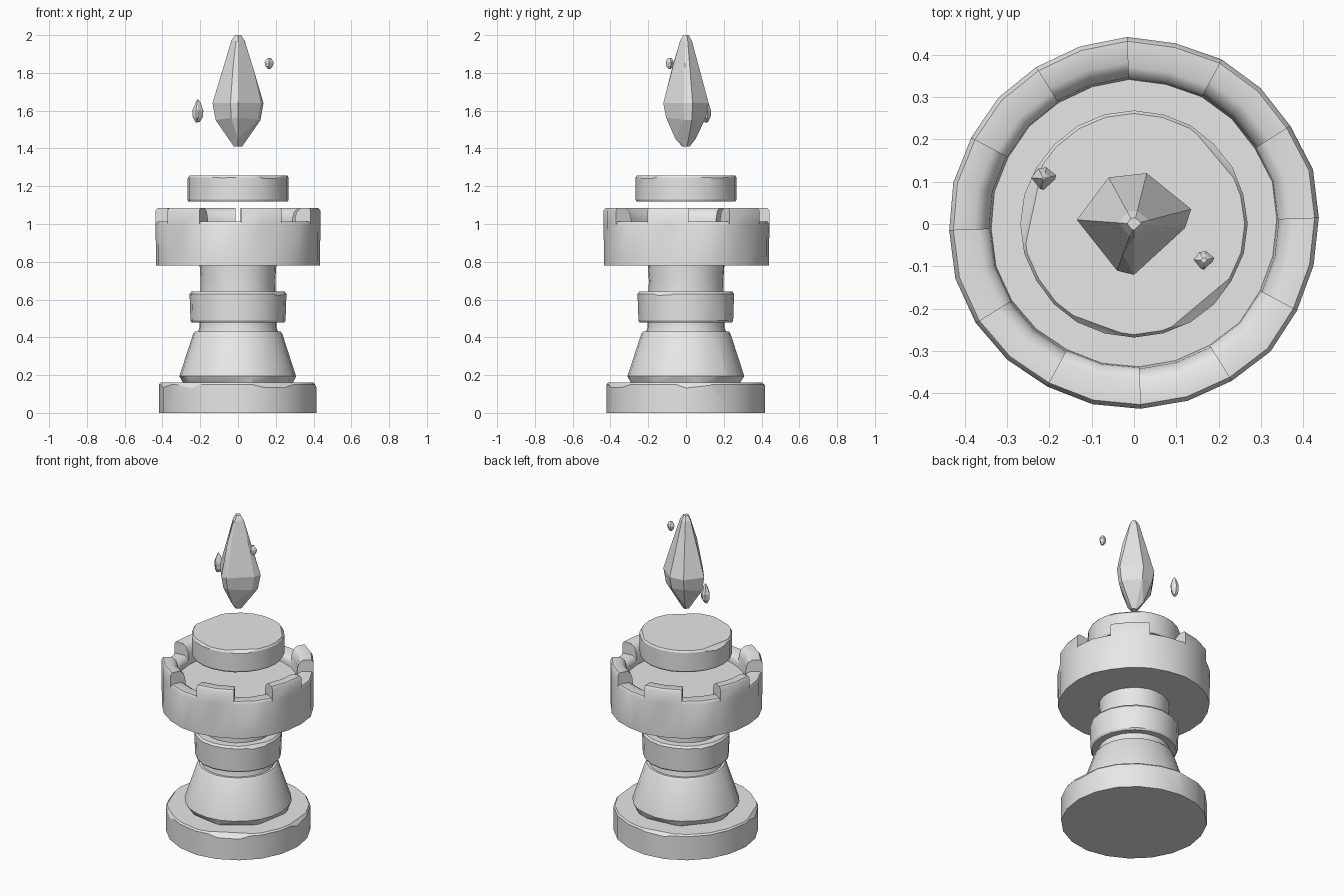
import bpy, bmesh, math, random
from mathutils import Vector

if "Cube" in bpy.data.objects:
    bpy.data.objects.remove(bpy.data.objects["Cube"])

random.seed(4)
stone = bpy.data.materials.new("grey_stone")
stone.diffuse_color = (0.8, 0.8, 0.8, 1)
stone.use_nodes = True
stone.node_tree.nodes["Principled BSDF"].inputs["Base Color"].default_value = stone.diffuse_color


def finish(name, bm, smooth=None):
    """Turn a bmesh into a named stone object."""
    bmesh.ops.remove_doubles(bm, verts=bm.verts, dist=0.0005)
    bmesh.ops.recalc_face_normals(bm, faces=bm.faces)
    mesh = bpy.data.meshes.new(name)
    bm.to_mesh(mesh)
    bm.free()
    mesh.materials.append(stone)
    ob = bpy.data.objects.new(name, mesh)
    bpy.context.collection.objects.link(ob)
    if smooth:
        bpy.ops.object.select_all(action='DESELECT')
        ob.select_set(True)
        bpy.context.view_layer.objects.active = ob
        bpy.ops.object.shade_smooth_by_angle(angle=math.radians(smooth))
    return ob


def polar(r, z, a):
    return Vector((r * math.cos(a), r * math.sin(a), z))


def chip(bm, angle, tilt, r, z):
    """Slice a corner off a convex solid with a tilted plane through (r, z)."""
    a, t = math.radians(angle), math.radians(tilt)
    n = Vector((math.cos(a) * math.cos(t), math.sin(a) * math.cos(t), math.sin(t)))
    res = bmesh.ops.bisect_plane(bm, geom=bm.verts[:] + bm.edges[:] + bm.faces[:],
                                 plane_co=polar(r, z, a), plane_no=n, clear_outer=True)
    cut = [e for e in res["geom_cut"] if isinstance(e, bmesh.types.BMEdge)]
    if cut:
        bmesh.ops.edgenet_fill(bm, edges=cut)


def turned(name, profile, sides, chips=(), wobble=0.0, smooth=30):
    """Closed turned part from (radius, z) pairs, with optional chipped corners."""
    bm = bmesh.new()
    wob = [1 + random.uniform(-wobble, wobble) for _ in range(sides)]
    rings = [[bm.verts.new(polar(r * wob[i], z, math.tau * i / sides))
              for i in range(sides)] for r, z in profile]
    for lo, hi in zip(rings, rings[1:]):
        for i in range(sides):
            k = (i + 1) % sides
            bm.faces.new((lo[i], lo[k], hi[k], hi[i]))
    bm.faces.new(rings[0][::-1])
    bm.faces.new(rings[-1])
    for c in chips:
        chip(bm, *c)
    return finish(name, bm, smooth)


# Base plinth with worn rim
turned("base", [(0.418, 0), (0.418, 0.15), (0.41, 0.16)], 20,
       [(-62, 50, 0.385, 0.16), (5, 35, 0.395, 0.16), (100, 50, 0.395, 0.16),
        (200, 40, 0.395, 0.16), (-130, 25, 0.40, 0.16)], 0.008, 24)

# Flared skirt, worn along its foot
turned("skirt", [(0.295, 0.155), (0.308, 0.195), (0.235, 0.42), (0.225, 0.432)], 24,
       [(a, -40, 0.283, 0.165) for a in (-100, -55, -10, 40, 95, 140, 190, 230)],
       0.008, 30)

# Neck, collar ring and column
turned("neck", [(0.213, 0.425), (0.205, 0.45), (0.205, 0.485)], 24)
turned("collar", [(0.243, 0.478), (0.25, 0.488), (0.255, 0.63), (0.245, 0.643)], 20,
       [(-30, 40, 0.236, 0.643), (150, 40, 0.24, 0.643), (60, -40, 0.238, 0.478)], 0.012)
turned("column", [(0.2, 0.635), (0.198, 0.7), (0.204, 0.785)], 24, wobble=0.008)

# Battlement cup: six raised merlons and six notches in one shell
low = [(0, 0.78), (0.438, 0.78), (0.44, 0.995), (0.43, 1.012), (0.37, 1.012),
       (0.348, 0.998), (0.342, 0.98), (0.34, 0.96), (0, 0.96)]
high = [(0, 0.78), (0.438, 0.78), (0.44, 0.995), (0.44, 1.07), (0.43, 1.085),
        (0.38, 1.085), (0.355, 1.065), (0.345, 1.03), (0.342, 0.98),
        (0.34, 0.96), (0, 0.96)]
bm = bmesh.new()
N = 24
wob = [1 + random.uniform(-0.012, 0.004) for _ in range(N)]


def column_verts(profile, i):
    a = math.radians(2) + math.tau * i / N
    return [bm.verts.new(polar(r * wob[i % N], z, a)) for r, z in profile]


for i in range(N):
    prof = high if (i // 2) % 2 else low
    a, b = column_verts(prof, i), column_verts(prof, i + 1)
    last = len(prof) - 1
    for j in range(last):
        if j == 0:
            bm.faces.new((a[0], b[1], a[1]))
        elif j == last - 1:
            bm.faces.new((a[j], b[j], a[last]))
        else:
            bm.faces.new((a[j], b[j], b[j + 1], a[j + 1]))
    if i % 2 == 0:  # step wall between merlon and notch
        h, l = column_verts(high, i), column_verts(low, i)
        bm.faces.new(h[2:9] + l[3:6][::-1])
        bmesh.ops.delete(bm, geom=[v for v in h + l if not v.link_faces], context='VERTS')
bmesh.ops.remove_doubles(bm, verts=bm.verts, dist=0.0005)
finish("battlement", bm, 40)

# Floating disc
turned("floating_disc", [(0.262, 1.12), (0.267, 1.13), (0.267, 1.245), (0.26, 1.256)], 24,
       [(-50, 55, 0.243, 1.256), (168, 50, 0.24, 1.256), (40, 50, 0.25, 1.256),
        (-110, 50, 0.252, 1.256)], 0.006, 24)


# Crystals: convex hull of a scaled outline stacked at several heights
outline = [(-0.135, 0.01), (-0.06, 0.11), (0.03, 0.12), (0.135, 0.035),
           (0.12, -0.01), (0.0, -0.12), (-0.04, -0.11)]


def crystal(name, centre, size, levels, jitter):
    bm = bmesh.new()
    for z, s in levels:
        for x, y in outline:
            dz = random.uniform(-jitter, jitter) if 0.3 < s < 1 else 0
            bm.verts.new((centre[0] + x * s * size, centre[1] + y * s * size, z + dz))
    res = bmesh.ops.convex_hull(bm, input=bm.verts)
    junk = {g for g in res["geom_interior"] + res["geom_unused"]
            if isinstance(g, bmesh.types.BMVert)}
    bmesh.ops.delete(bm, geom=list(junk), context='VERTS')
    bmesh.ops.dissolve_limit(bm, angle_limit=math.radians(9),
                             verts=bm.verts, edges=bm.edges)
    return finish(name, bm)


crystal("main_crystal", (0, 0), 1,
        [(1.41, 0.16), (1.46, 0.46), (1.56, 0.88), (1.64, 1.0), (1.82, 0.66),
         (1.97, 0.26), (2.0, 0.12)], 0.012)
crystal("left_shard", (-0.213, 0.107), 0.22,
        [(1.54, 0.4), (1.565, 0.9), (1.6, 1.0), (1.64, 0.5), (1.66, 0.1)], 0.004)
crystal("right_shard", (0.165, -0.086), 0.18,
        [(1.82, 0.25), (1.835, 0.8), (1.855, 1.0), (1.87, 0.7), (1.88, 0.3)], 0.003)
